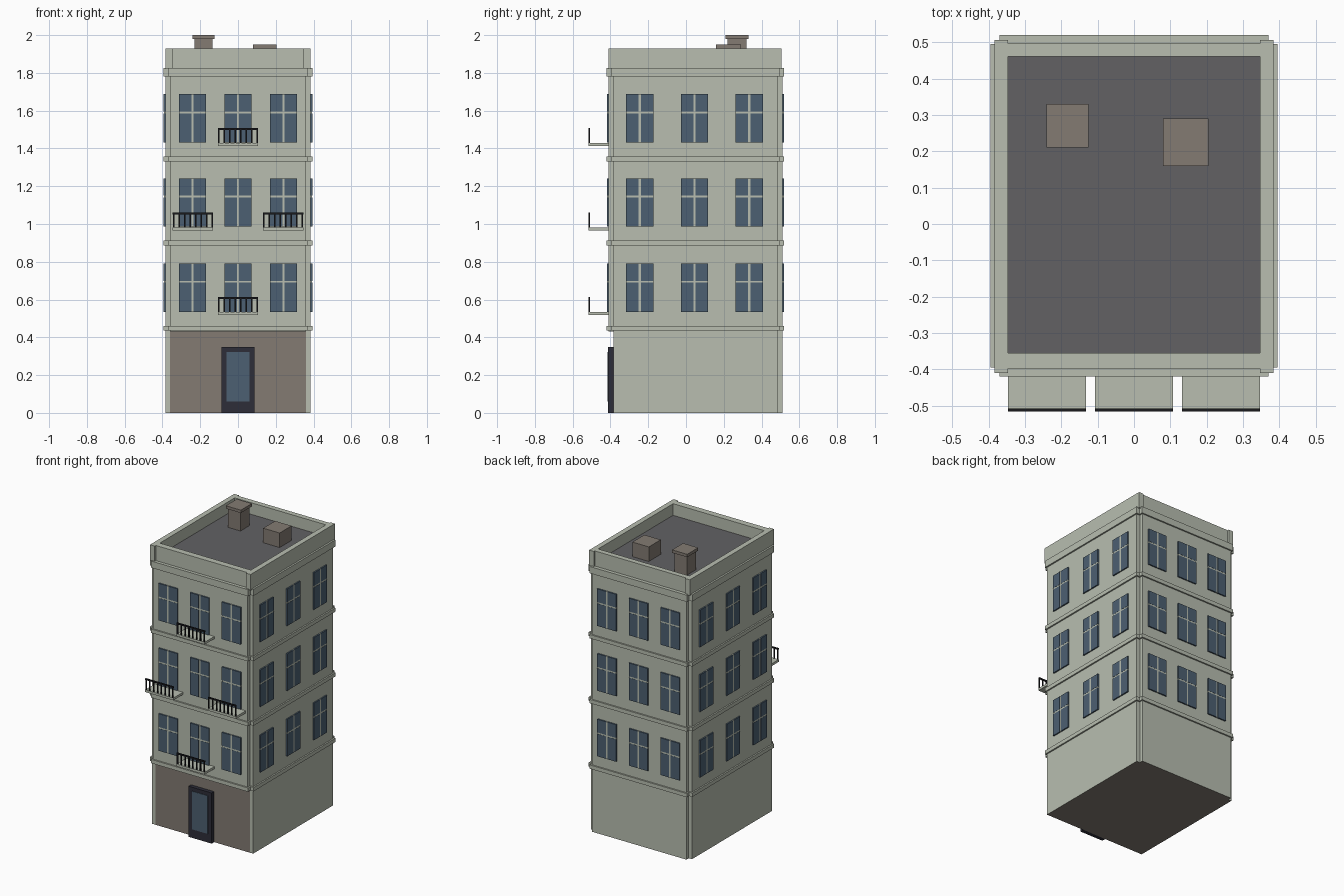
import bpy
import bmesh
from mathutils import Vector

cube = bpy.data.objects.get("Cube")
if cube:
    bpy.data.objects.remove(cube, do_unlink=True)


def material(name, rgb):
    m = bpy.data.materials.new(name)
    m.use_nodes = True
    color = (*rgb, 1)
    m.diffuse_color = color
    m.node_tree.nodes["Principled BSDF"].inputs["Base Color"].default_value = color
    return m


PLASTER = material("pale plaster", (0.48, 0.515, 0.435))
BROWN = material("brown stone", (0.227, 0.198, 0.171))
ROOF = material("roof grey", (0.122, 0.12, 0.127))
GLASS = material("blue glass", (0.073, 0.117, 0.168))
DOOR = material("dark door", (0.027, 0.027, 0.04))
IRON = material("black iron", (0.01, 0.01, 0.012))

CY = 0.05            # middle of the building in depth
HX, HY = 0.385, 0.46  # half width and half depth
NOTCH = 0.025        # size of the cut corners


def finish(name, bm, *mats):
    bmesh.ops.recalc_face_normals(bm, faces=bm.faces)
    mesh = bpy.data.meshes.new(name)
    bm.to_mesh(mesh)
    bm.free()
    for m in mats:
        mesh.materials.append(m)
    obj = bpy.data.objects.new(name, mesh)
    bpy.context.collection.objects.link(obj)
    return obj


def add_box(bm, x, y, z):
    """Add a box given its (min, max) range on each axis."""
    verts = bmesh.ops.create_cube(bm, size=1)["verts"]
    for v in verts:
        v.co = Vector([(r[0] + r[1]) / 2 + c * (r[1] - r[0])
                       for r, c in zip((x, y, z), v.co)])


def boxes(name, mat, ranges):
    bm = bmesh.new()
    for r in ranges:
        add_box(bm, *r)
    return finish(name, bm, mat)


def notched_prism(name, z0, z1, grow=0.0, flat_front=False, mats=(PLASTER,)):
    """Extrude the floor plan, a rectangle with notched corners."""
    ax, ay = HX + grow, HY + grow
    bx, by = ax - NOTCH, ay - NOTCH
    front = -by if flat_front else -ay
    plan = [(-ax, -by), (-bx, -by), (-bx, front), (bx, front), (bx, -by), (ax, -by),
            (ax, by), (bx, by), (bx, ay), (-bx, ay), (-bx, by), (-ax, by)]
    plan = [p for i, p in enumerate(plan) if i == 0 or p != plan[i - 1]]
    bm = bmesh.new()
    base = bm.faces.new([bm.verts.new((x, y + CY, z0)) for x, y in plan])
    ext = bmesh.ops.extrude_face_region(bm, geom=[base], use_keep_orig=True)
    for v in ext["geom"]:
        if isinstance(v, bmesh.types.BMVert):
            v.co.z = z1
    return finish(name, bm, *mats)


# Ground floor: brown shopfront between pale corners, brown underside
ground = notched_prism("ground_floor", 0, 0.43, flat_front=True, mats=(PLASTER, BROWN))
for f in ground.data.polygons:
    if f.normal.z < -0.9 or (f.normal.y < -0.9 and abs(f.center.x) < 0.1):
        f.material_index = 1

# Upper floors with a moulding under each storey and a cornice on top
notched_prism("upper_floors", 0.43, 1.8)
for i, z in enumerate((0.435, 0.886, 1.332)):
    notched_prism(f"storey_band_{i + 1}", z, z + 0.026, grow=0.01)
notched_prism("cornice", 1.78, 1.826, grow=0.01)

# Parapet: full side walls, front and back walls set back between them
Z_PAR = (1.82, 1.93)
boxes("parapet", PLASTER, [
    ((-0.383, -0.347), (-0.41, 0.506), Z_PAR),
    ((0.347, 0.383), (-0.41, 0.506), Z_PAR),
    ((-0.347, 0.347), (-0.398, -0.355), Z_PAR),
    ((-0.347, 0.347), (0.46, 0.496), Z_PAR)])

# Roof deck, chimney and roof hatch
boxes("roof_deck", ROOF, [((-0.347, 0.347), (-0.356, 0.461), (1.81, 1.85))])
boxes("chimney", BROWN, [((-0.23, -0.135), (0.22, 0.32), (1.84, 1.98)),
                         ((-0.24, -0.125), (0.21, 0.33), (1.98, 2.0))])
boxes("roof_hatch", BROWN, [((0.08, 0.205), (0.16, 0.29), (1.84, 1.95))])


# Windows: four panes with pale bars between them
def window(name, center, along_x, wall, out, z):
    def parts(spans, depth):
        d = sorted((wall - out * 0.002, wall + out * depth))
        for (a0, a1), zr in spans:
            a = (center + a0, center + a1)
            yield (a, d, zr) if along_x else (d, a, zr)
    w, bar = 0.072, 0.006
    rows = ((z, z + 0.154), (z + 0.164, z + 0.255))
    panes = [(s, r) for s in ((-w, -bar), (bar, w)) for r in rows]
    boxes(name + "_panes", GLASS, parts(panes, 0.009))
    bars = [((-bar, bar), (z, z + 0.255)), ((-w, w), (z + 0.154, z + 0.164))]
    boxes(name + "_bars", PLASTER, parts(bars, 0.008))


for floor, z in enumerate((0.535, 0.986, 1.432)):
    for col in (-1, 0, 1):
        tag = f"window_{floor + 1}_{col + 2}"
        window("front_" + tag, col * 0.241, True, CY - HY, -1, z)
        window("back_" + tag, col * 0.241, True, CY + HY, 1, z)
        window("left_" + tag, CY - 0.005 + col * 0.29, False, HX, 1, z)
        window("right_" + tag, CY - 0.005 + col * 0.29, False, -HX, -1, z)


# Balconies: pale slab with an iron railing along its front edge
def balcony(name, x, z):
    half = 0.107
    boxes(name + "_slab", PLASTER,
          [((x - half, x + half), (-0.515, -0.405), (z - 0.016, z))])
    rail = [((x - half, x + half), (-0.516, -0.508), (z + 0.068, z + 0.078))]
    count = 8
    for i in range(count):
        c = x + (half - 0.005) * (2 * i / (count - 1) - 1)
        rail.append(((c - 0.004, c + 0.004), (-0.515, -0.509), (z, z + 0.07)))
    boxes(name + "_railing", IRON, rail)


balcony("lower_balcony", 0, 0.535)
balcony("middle_left_balcony", 0.239, 0.982)
balcony("middle_right_balcony", -0.239, 0.982)
balcony("upper_balcony", 0, 1.43)

# Front door with a tall glass panel
boxes("door", DOOR, [((-0.088, 0.088), (-0.412, -0.384), (0, 0.348))])
boxes("door_glass", GLASS, [((-0.06, 0.06), (-0.415, -0.41), (0.06, 0.322))])
